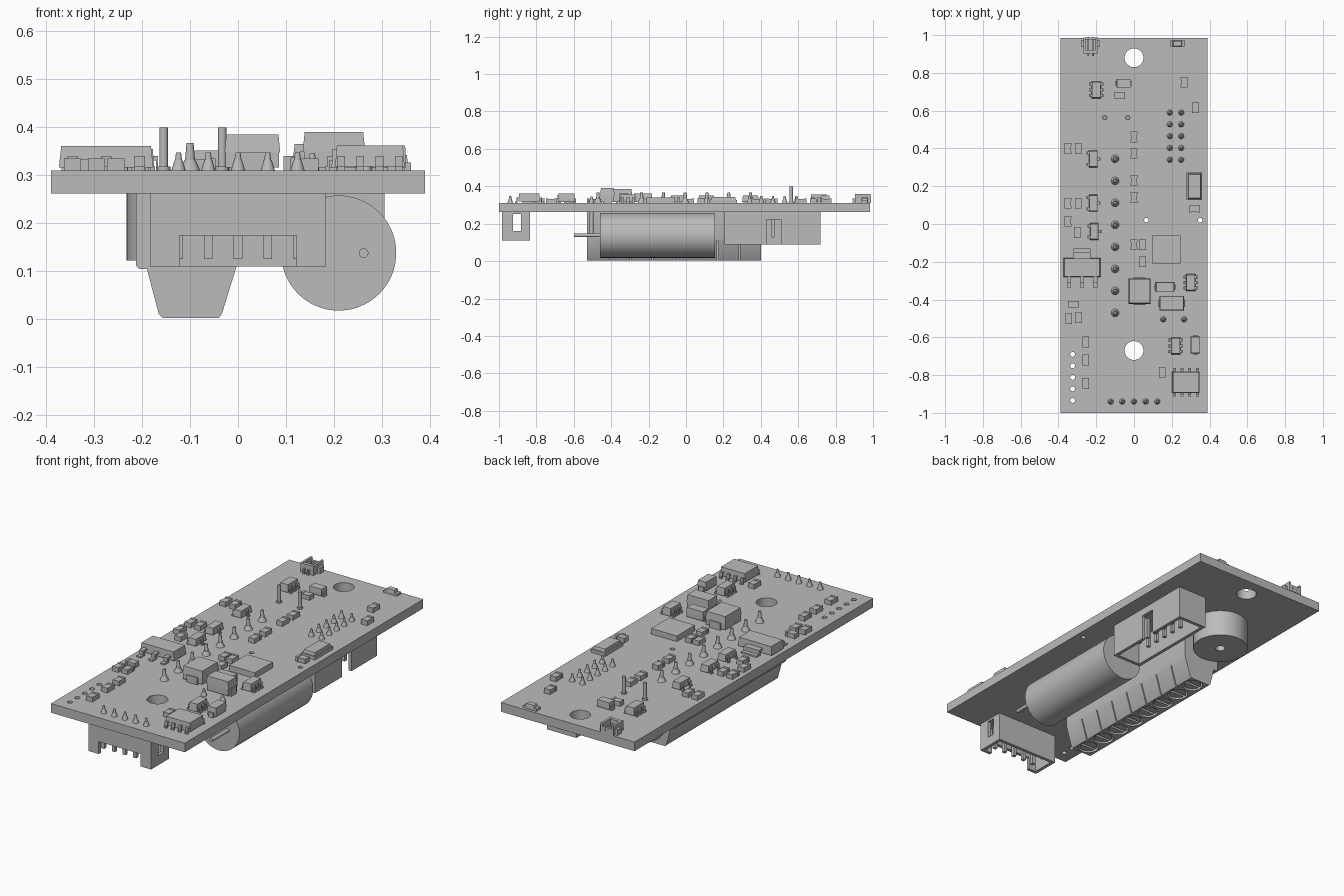
import bpy, bmesh, math
from mathutils import Matrix, Vector

default = bpy.data.objects.get("Cube")
if default:
    bpy.data.objects.remove(default)

grey = bpy.data.materials.new("plain grey")
grey.use_nodes = True
grey.diffuse_color = (0.5, 0.5, 0.5, 1)
grey.node_tree.nodes["Principled BSDF"].inputs["Base Color"].default_value = (0.5, 0.5, 0.5, 1)

TOP, UNDER = 0.31, 0.262      # faces of the circuit board


def span(bm, x0, x1, y0, y1, z0, z1, taper=1.0):
    """Box between limits; its top may be narrowed."""
    verts = bmesh.ops.create_cube(bm, size=1)["verts"]
    for v in verts:
        k = taper if v.co.z > 0 else 1
        v.co = Vector(((x0 + x1) / 2 + v.co.x * (x1 - x0) * k,
                       (y0 + y1) / 2 + v.co.y * (y1 - y0) * k,
                       z1 if v.co.z > 0 else z0))


def box(bm, x, y, w, d, z0, z1, taper=1.0):
    span(bm, x - w / 2, x + w / 2, y - d / 2, y + d / 2, z0, z1, taper)


def rod(bm, x, y, z0, z1, r0, r1=None, sides=24):
    """Upright cylinder or cone."""
    bmesh.ops.create_cone(bm, cap_ends=True, segments=sides, radius1=r0,
                          radius2=r0 if r1 is None else r1, depth=z1 - z0,
                          matrix=Matrix.Translation((x, y, (z0 + z1) / 2)))


def rod_y(bm, x, z, y0, y1, r, sides=48):
    """Cylinder lying along y."""
    m = Matrix.Translation((x, (y0 + y1) / 2, z)) @ Matrix.Rotation(math.pi / 2, 4, "X")
    bmesh.ops.create_cone(bm, cap_ends=True, segments=sides, radius1=r, radius2=r,
                          depth=y1 - y0, matrix=m)


def prism_y(bm, profile, y0, y1):
    """Extrude an xz outline along y."""
    face = bm.faces.new([bm.verts.new((x, y0, z)) for x, z in profile])
    new = bmesh.ops.extrude_face_region(bm, geom=[face])["geom"]
    bmesh.ops.translate(bm, vec=(0, y1 - y0, 0),
                        verts=[g for g in new if isinstance(g, bmesh.types.BMVert)])
    bmesh.ops.recalc_face_normals(bm, faces=bm.faces)


def finish(bm, name, smooth=False, cut=None):
    """Turn a bmesh into an object, subtracting an optional cutter."""
    mesh = bpy.data.meshes.new(name)
    bm.to_mesh(mesh)
    bm.free()
    obj = bpy.data.objects.new(name, mesh)
    bpy.context.collection.objects.link(obj)
    if cut:
        cutter = finish(cut, name + "_cutter")
        mod = obj.modifiers.new("cut", "BOOLEAN")
        mod.operation, mod.object, mod.solver = "DIFFERENCE", cutter, "EXACT"
        deps = bpy.context.evaluated_depsgraph_get()
        obj.data = bpy.data.meshes.new_from_object(obj.evaluated_get(deps))
        obj.modifiers.clear()
        bpy.data.objects.remove(cutter)
    obj.data.materials.clear()
    obj.data.materials.append(grey)
    if smooth:
        bpy.ops.object.select_all(action="DESELECT")
        obj.select_set(True)
        bpy.context.view_layer.objects.active = obj
        bpy.ops.object.shade_smooth_by_angle(angle=math.radians(35))
    return obj


def legs(bm, x, y, half, offsets, along_x, sides=(-1, 1), reach=0.025, width=0.016, rise=0.03):
    """Gull-wing legs beside a chip body."""
    for s in sides:
        for o in offsets:
            for a, b, z0, z1 in ((half - 0.004, half + reach * 0.5, rise * 0.7, rise),
                                 (half + reach * 0.3, half + reach * 0.6, 0.002, rise),
                                 (half + reach * 0.3, half + reach, 0, 0.008)):
                lo, hi = sorted((s * a, s * b))
                if along_x:
                    span(bm, x + lo, x + hi, y + o - width / 2, y + o + width / 2, TOP + z0, TOP + z1)
                else:
                    span(bm, x + o - width / 2, x + o + width / 2, y + lo, y + hi, TOP + z0, TOP + z1)


# Circuit board with mounting and wire holes
board, holes = bmesh.new(), bmesh.new()
span(board, -0.39, 0.39, -1, 0.985, UNDER, TOP)
for y in (0.88, -0.67):
    rod(holes, 0, y, 0.2, 0.4, 0.05, sides=40)
for i in range(5):
    rod(holes, -0.325, -0.69 - i * 0.061, 0.2, 0.4, 0.013, sides=16)
for x in (0.065, 0.35):
    rod(holes, x, 0.02, 0.2, 0.4, 0.012, sides=16)
finish(board, "circuit_board", True, holes)

# Soldered pins poking through the top
terminal_ys = [0.345 - i * 0.1165 for i in range(8)]
header_spots = [(x, 0.59 - i * 0.0625) for x in (0.19, 0.25) for i in range(5)]
plug_spots = [(-0.124 + i * 0.062, -0.94) for i in range(5)]
pins = bmesh.new()


def solder(x, y, r, tip):
    rod(pins, x, y, TOP, TOP + 0.022, r, r * 0.55, 16)
    rod(pins, x, y, TOP + 0.02, tip, r * 0.5, r * 0.35, 12)


for y in terminal_ys:
    solder(-0.1, y, 0.021, 0.367)
for x, y in header_spots + plug_spots:
    solder(x, y, 0.015, 0.348)
for x in (0.155, 0.265):
    solder(x, -0.505, 0.015, 0.345)
for x in (-0.155, -0.033):
    rod(pins, x, 0.563, TOP, 0.4, 0.009, sides=16)
    rod(pins, x, 0.563, TOP, 0.318, 0.014, sides=16)
finish(pins, "solder_pins", True)

# Small chip resistors and capacitors, upright then sideways
passives = bmesh.new()
upright = [(-0.35, 0.4), (-0.295, 0.4), (-0.35, 0.11), (-0.295, 0.11), (-0.35, 0.015),
           (-0.3, -0.045), (0, 0.46), (0, 0.375), (0, 0.23), (0, 0.14), (0, -0.11),
           (0.045, -0.11), (0.045, -0.2), (-0.345, -0.5), (-0.295, -0.495), (-0.255, -0.625),
           (-0.255, -0.72), (-0.255, -0.845), (0.15, -0.785), (0.265, 0.75), (0.325, 0.615)]
for x, y in upright:
    box(passives, x, y, 0.034, 0.04, TOP, 0.333)
    for s in (-1, 1):
        box(passives, x, y + s * 0.022, 0.036, 0.013, TOP, 0.335)
for x, y in [(-0.32, -0.425), (-0.075, 0.68), (0.32, 0.08)]:
    box(passives, x, y, 0.04, 0.034, TOP, 0.333)
    for s in (-1, 1):
        box(passives, x + s * 0.022, y, 0.013, 0.036, TOP, 0.335)
finish(passives, "chip_passives")

# Indicator light
led = bmesh.new()
box(led, 0.23, 0.955, 0.078, 0.032, TOP, 0.323)
box(led, 0.23, 0.955, 0.05, 0.032, 0.323, 0.336, 0.85)
finish(led, "indicator_light")

# Three-legged transistors
for i, (x, y) in enumerate([(-0.215, 0.345), (-0.215, 0.11), (-0.21, -0.04)]):
    bm = bmesh.new()
    box(bm, x, y, 0.046, 0.09, TOP + 0.006, 0.35, 0.9)
    legs(bm, x, y, 0.023, (-0.03, 0.03), True, (-1,), 0.014)
    legs(bm, x, y, 0.023, (0,), True, (1,), 0.014)
    finish(bm, f"transistor_{i}")

# Six-legged chips
for i, (x, y) in enumerate([(-0.2, 0.71), (0.22, -0.645), (0.3, -0.31)]):
    bm = bmesh.new()
    box(bm, x, y, 0.05, 0.09, TOP + 0.006, 0.355, 0.9)
    legs(bm, x, y, 0.025, (-0.03, 0, 0.03), True, reach=0.014)
    finish(bm, f"small_chip_{i}")

# Power regulator with tab
bm = bmesh.new()
box(bm, -0.275, -0.23, 0.197, 0.1, TOP + 0.006, 0.361, 0.95)
legs(bm, -0.275, -0.23, 0.05, (-0.07, 0, 0.07), False, (-1,), 0.055, 0.022)
legs(bm, -0.275, -0.23, 0.05, (0,), False, (1,), 0.05, 0.09)
finish(bm, "power_regulator")

# Eight-legged chip
bm = bmesh.new()
box(bm, 0.275, -0.838, 0.145, 0.115, TOP + 0.008, 0.362, 0.95)
legs(bm, 0.275, -0.838, 0.057, [-0.06 + i * 0.04 for i in range(4)], False, reach=0.018)
finish(bm, "driver_chip")

# Flat processor and crystal
bm = bmesh.new()
box(bm, 0.17, -0.135, 0.15, 0.15, TOP, 0.34)
finish(bm, "processor")
bm = bmesh.new()
box(bm, 0.32, 0.2, 0.082, 0.148, TOP, 0.327)
box(bm, 0.32, 0.2, 0.068, 0.134, 0.327, 0.342, 0.94)
finish(bm, "crystal")

# Larger moulded parts with folded end contacts: name, x, y, width, depth, top, long axis is x
for name, x, y, w, d, top, flat in (("power_diode", 0.03, -0.355, 0.116, 0.135, 0.385, False),
                                    ("large_capacitor", 0.2, -0.42, 0.13, 0.075, 0.39, True),
                                    ("medium_capacitor", 0.165, -0.333, 0.1, 0.05, 0.365, True),
                                    ("side_capacitor", 0.325, -0.64, 0.05, 0.09, 0.362, False),
                                    ("signal_diode", -0.055, 0.745, 0.075, 0.046, 0.352, True)):
    bm = bmesh.new()
    mid = TOP + (top - TOP) * 0.5
    box(bm, x, y, w * 0.96, d * 0.96, TOP + 0.006, mid)
    box(bm, x, y, w, d, mid, top, 0.94)
    for s in (-1, 1):
        if flat:
            box(bm, x + s * w * 0.48, y, 0.016, d * 0.55, TOP, mid)
        else:
            box(bm, x, y + s * d * 0.48, w * 0.55, 0.016, TOP, mid)
    finish(bm, name)

# Small socket at the back edge
bm = bmesh.new()
box(bm, -0.23, 0.945, 0.076, 0.085, TOP, 0.325)
box(bm, -0.23, 0.912, 0.076, 0.018, TOP, 0.358)
for s in (-1, 1):
    box(bm, -0.23 + s * 0.032, 0.945, 0.012, 0.085, TOP, 0.36)
    box(bm, -0.23 + s * 0.043, 0.955, 0.016, 0.035, TOP, 0.34)
    box(bm, -0.23 + s * 0.012, 0.94, 0.008, 0.1, 0.325, 0.336)
    box(bm, -0.23 + s * 0.012, 0.9, 0.01, 0.02, TOP, 0.32)
box(bm, -0.23, 0.982, 0.076, 0.012, TOP, 0.345)
finish(bm, "edge_socket")

# Lying can capacitor with leads
bm = bmesh.new()
rod_y(bm, 0.21, 0.138, -0.46, 0.155, 0.12, 64)
rod_y(bm, 0.262, 0.138, -0.6, -0.46, 0.01, 16)
rod_y(bm, 0.158, 0.138, -0.515, -0.46, 0.01, 16)
rod(bm, 0.158, -0.505, 0.138, UNDER, 0.01, sides=16)
finish(bm, "can_capacitor", True)

# Screw terminal block with screw wells
bm, wells = bmesh.new(), bmesh.new()
prism_y(bm, [(-0.213, UNDER), (-0.213, 0.112), (-0.206, 0.105), (-0.19, 0.105), (-0.165, 0.01),
             (-0.157, 0.003), (-0.04, 0.003), (-0.034, 0.01), (0, 0.12), (0, UNDER)], -0.53, 0.4)
for y in terminal_ys:
    rod(wells, -0.095, y, -0.02, 0.04, 0.05, sides=32)
    span(wells, -0.06, 0.05, y + 0.055, y + 0.061, -0.02, 0.11)
finish(bm, "terminal_block", True, wells)
screws, slots = bmesh.new(), bmesh.new()
for y in terminal_ys:
    rod(screws, -0.095, y, 0.008, 0.045, 0.043, sides=32)
    box(slots, -0.095, y, 0.1, 0.014, 0, 0.025)
finish(screws, "terminal_screws", True, slots)

# Round buzzer
bm, sound = bmesh.new(), bmesh.new()
rod(bm, -0.095, 0.563, 0.122, UNDER, 0.137, sides=64)
rod(sound, -0.095, 0.563, 0.05, 0.16, 0.024)
finish(bm, "buzzer", True, sound)

# Front plug shell, open below, with window and side slots
bm, hollow = bmesh.new(), bmesh.new()
span(bm, -0.183, 0.183, -0.985, -0.835, 0.11, UNDER)
span(hollow, -0.165, 0.165, -0.968, -0.852, 0.05, 0.25)
finish_shell = finish(bm, "front_plug", False, hollow)
bm, window = bmesh.new(), bmesh.new()
bm.from_mesh(finish_shell.data)
bpy.data.objects.remove(finish_shell)
span(window, -0.122, 0.122, -1.05, -0.96, 0.05, 0.175)
span(window, -0.25, 0.25, -0.925, -0.882, 0.16, 0.251)
finish(bm, "front_plug", False, window)

# Keyed header shell, open below
bm, hollow = bmesh.new(), bmesh.new()
span(bm, 0.135, 0.305, 0.205, 0.72, 0.09, UNDER)
span(hollow, 0.153, 0.287, 0.223, 0.702, 0.05, 0.235)
shell = finish(bm, "header_shell", False, hollow)
bm, key = bmesh.new(), bmesh.new()
bm.from_mesh(shell.data)
bpy.data.objects.remove(shell)
span(key, 0.28, 0.35, 0.43, 0.51, 0.05, 0.222)
finish(bm, "header_shell", False, key)

# Contact pins inside both shells
bm = bmesh.new()
for x, y in plug_spots + header_spots:
    box(bm, x, y, 0.018, 0.018, 0.125, 0.255)
finish(bm, "contact_pins")
